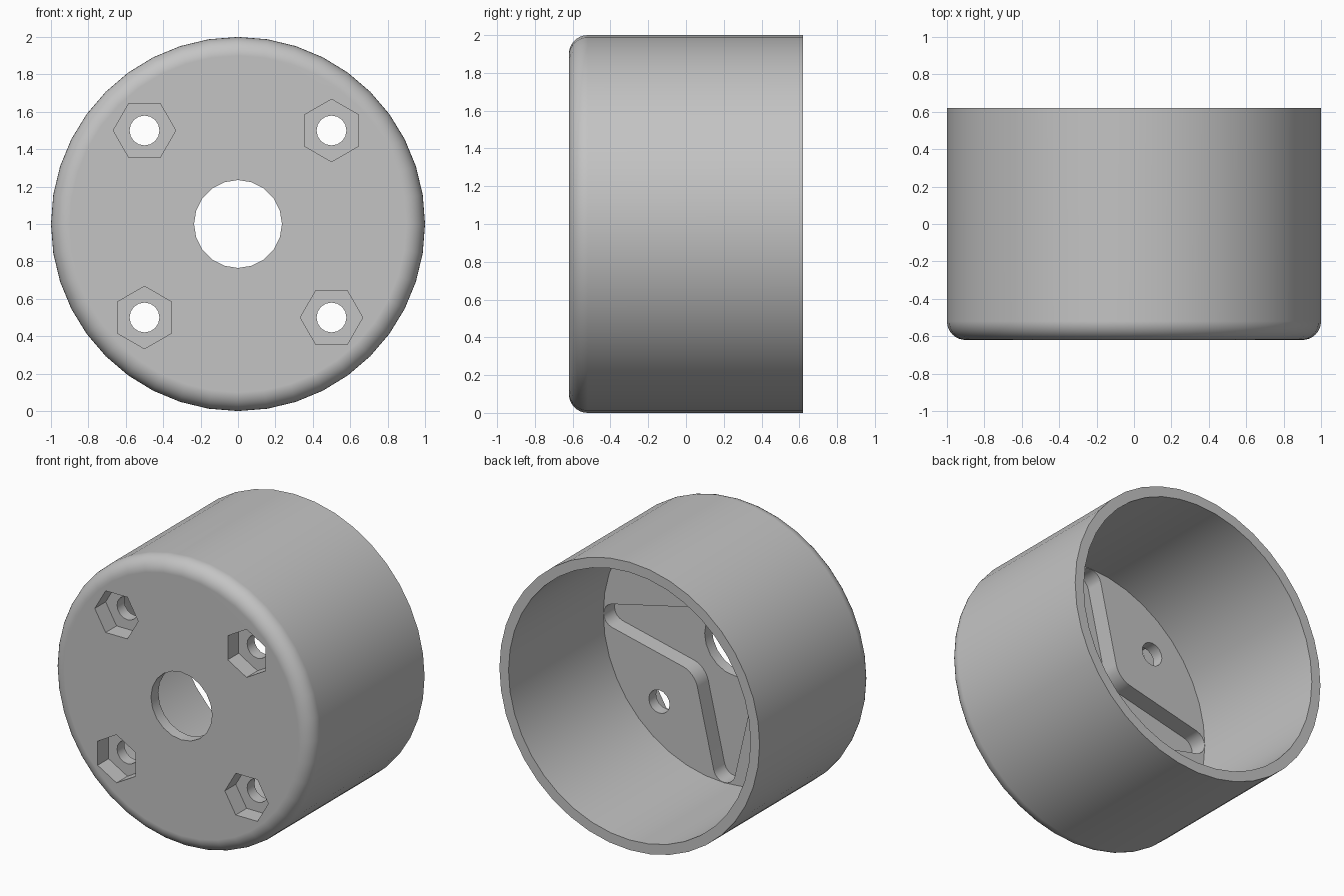
import bpy
import bmesh
from math import sin, cos, pi, radians

if "Cube" in bpy.data.objects:
    bpy.data.objects.remove(bpy.data.objects["Cube"])

FRONT, BACK = -0.62, 0.62       # ends of the cup along y
FLOOR, RECESS = -0.42, -0.54    # inner floor and bottom of the cross recess
SEGMENTS = 40

grey = bpy.data.materials.new("plain grey")
grey.use_nodes = True
grey.diffuse_color = (0.55, 0.55, 0.55, 1)
grey.node_tree.nodes["Principled BSDF"].inputs["Base Color"].default_value = (0.55, 0.55, 0.55, 1)


def arc(cx, cz, r, start, end, steps):
    angles = [radians(start + (end - start) * i / steps) for i in range(steps + 1)]
    return [(cx + r * cos(a), cz + r * sin(a)) for a in angles]


def circle(cx, cz, r, sides, turn=0):
    return arc(cx, cz, r, turn, turn + 360, sides)[:-1]


def add_object(name, bm):
    bmesh.ops.recalc_face_normals(bm, faces=bm.faces)
    mesh = bpy.data.meshes.new(name)
    bm.to_mesh(mesh)
    bm.free()
    mesh.materials.append(grey)
    obj = bpy.data.objects.new(name, mesh)
    bpy.context.scene.collection.objects.link(obj)
    return obj


def prism(name, outline, y0, y1):
    """Outline in x and z (about the cup axis), extruded along y."""
    bm = bmesh.new()
    face = bm.faces.new([bm.verts.new((x, y0, z + 1)) for x, z in outline])
    moved = bmesh.ops.extrude_face_region(bm, geom=[face])["geom"]
    bmesh.ops.translate(bm, vec=(0, y1 - y0, 0),
                        verts=[v for v in moved if isinstance(v, bmesh.types.BMVert)])
    obj = add_object(name, bm)
    obj.hide_render = True
    return obj


# Cup: closed profile of radius and y, turned about the y axis
profile = [(0, FRONT)] + arc(0.9, FRONT + 0.1, 0.1, -90, 0, 8)
profile += [(1, BACK), (0.93, BACK), (0.93, FLOOR), (0, FLOOR)]
bm = bmesh.new()
verts = [bm.verts.new((r, y, 1)) for r, y in profile]
edges = [bm.edges.new(pair) for pair in zip(verts, verts[1:])]
bmesh.ops.spin(bm, geom=verts + edges, cent=(0, 0, 1), axis=(0, 1, 0),
               angle=2 * pi, steps=SEGMENTS)
bmesh.ops.remove_doubles(bm, verts=bm.verts, dist=0.0005)
bmesh.ops.dissolve_limit(bm, angle_limit=0.01, verts=bm.verts, edges=bm.edges)
cup = add_object("cup_housing", bm)

# Cross recess: four tapered arms with round tips and filleted corners
quarter = arc(0.845, 0, 0.083, -77, 77, 8) + arc(0.353, 0.353, 0.15, 257, 193, 6)
cross = []
for _ in range(4):
    cross += quarter
    quarter = [(-z, x) for x, z in quarter]
cutters = [prism("cross_recess_cutter", cross, RECESS, 0),
           prism("centre_hole_cutter", circle(0, 0, 0.235, 20), -1, 0)]

# Screw holes with hexagonal nut pockets, each turned a quarter from the next
for sx in (-1, 1):
    for sz in (-1, 1):
        x, z = 0.5 * sx, 0.5 * sz
        turn = 30 if sx == sz else 0
        cutters.append(prism("nut_pocket_cutter", circle(x, z, 0.167, 6, turn), -1, FRONT + 0.12))
        cutters.append(prism("screw_hole_cutter", circle(x, z, 0.08, 16), -1, 0))

for cutter in cutters:
    cut = cup.modifiers.new(cutter.name, "BOOLEAN")
    cut.operation = "DIFFERENCE"
    cut.solver = "EXACT"
    cut.object = cutter

# Bake the cuts, then drop the cutters
bpy.context.view_layer.update()
result = bpy.data.meshes.new_from_object(cup.evaluated_get(bpy.context.evaluated_depsgraph_get()))
cup.modifiers.clear()
cup.data = result
for cutter in cutters:
    bpy.data.objects.remove(cutter)

# Smooth curved walls, crisp edges, flat faces kept even
bpy.ops.object.select_all(action="DESELECT")
cup.select_set(True)
bpy.context.view_layer.objects.active = cup
bpy.ops.object.shade_smooth_by_angle(angle=radians(30))
weighted = cup.modifiers.new("even_normals", "WEIGHTED_NORMAL")
weighted.keep_sharp = True
